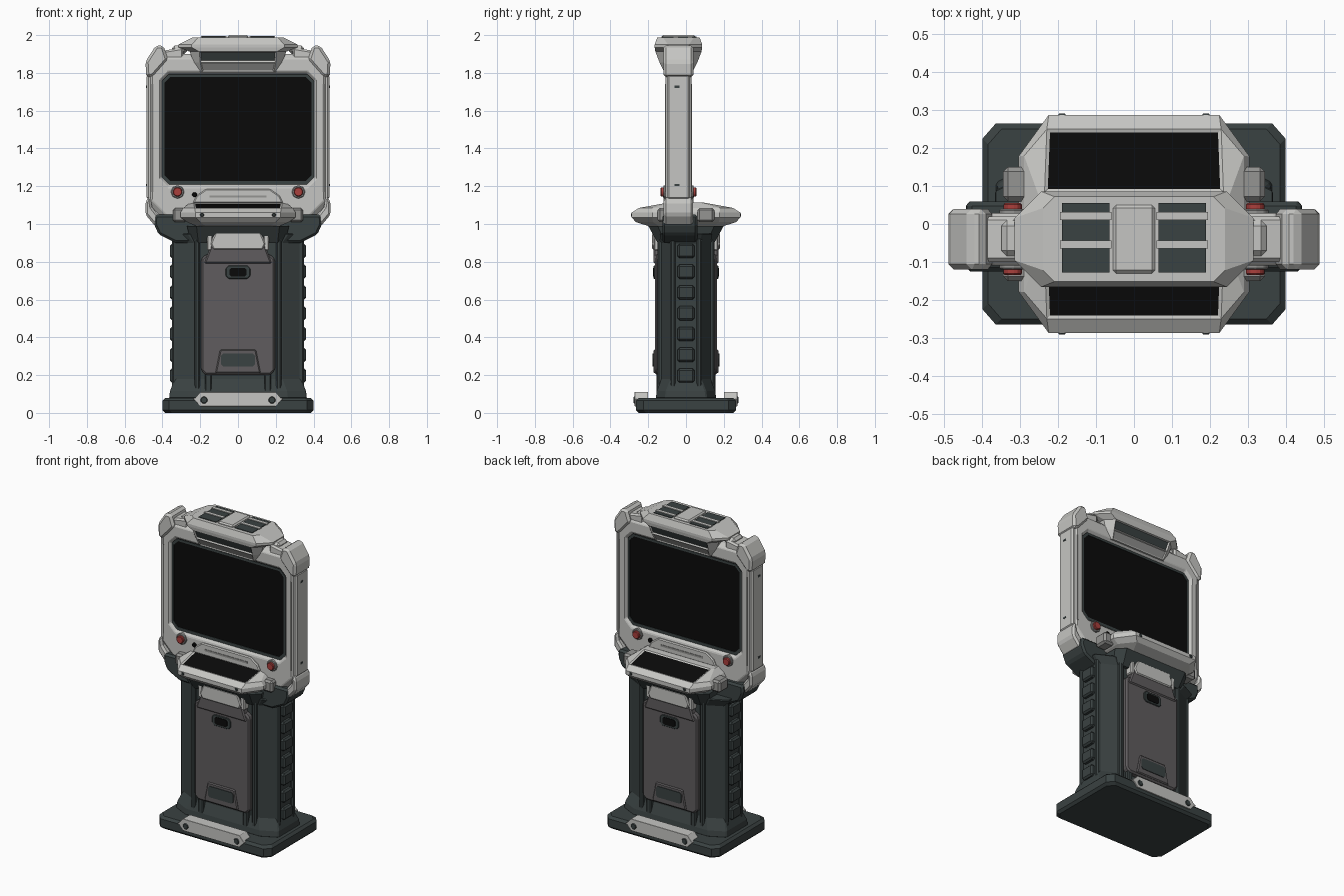
import bpy, bmesh, math

if "Cube" in bpy.data.objects:
    bpy.data.objects.remove(bpy.data.objects["Cube"])


def material(name, r, g, b):
    m = bpy.data.materials.new(name)
    m.use_nodes = True
    m.diffuse_color = (r, g, b, 1)
    m.node_tree.nodes["Principled BSDF"].inputs["Base Color"].default_value = (r, g, b, 1)
    return m


LIGHT = material("light grey", .56, .56, .54)
MID = material("mid grey", .3, .3, .29)
DARK = material("dark green grey", .042, .054, .054)
PANEL = material("warm grey", .115, .108, .112)
BLACK = material("screen black", .003, .003, .003)
RED = material("button red", .4, .05, .045)
HEAD_Y = -.04          # centre plane of the head


def place(axis, u, v, h):
    return {"x": (h, u, v), "y": (u, h, v), "z": (u, v, h)}[axis]


def octagon(hw, lo, hi, cx, cy=None):
    """Rectangle with cut corners."""
    cy = cx if cy is None else cy
    return [(-hw + cx, lo), (hw - cx, lo), (hw, lo + cy), (hw, hi - cy),
            (hw - cx, hi), (-hw + cx, hi), (-hw, hi - cy), (-hw, lo + cy)]


def loft(name, axis, rings, mat, bevel=0, closed=False):
    """Skin a list of (outline, height) rings."""
    bm = bmesh.new()
    loops = [[bm.verts.new(place(axis, u, v, h)) for u, v in pts] for pts, h in rings]
    n = len(loops[0])
    pairs = list(zip(loops, loops[1:])) + ([(loops[-1], loops[0])] if closed else [])
    for a, b in pairs:
        for i in range(n):
            j = (i + 1) % n
            bm.faces.new((a[i], a[j], b[j], b[i]))
    if not closed:
        bm.faces.new(loops[0][::-1])
        bm.faces.new(loops[-1])
    bmesh.ops.recalc_face_normals(bm, faces=bm.faces[:])
    me = bpy.data.meshes.new(name)
    bm.to_mesh(me)
    bm.free()
    me.materials.append(mat)
    ob = bpy.data.objects.new(name, me)
    bpy.context.collection.objects.link(ob)
    if bevel:
        mod = ob.modifiers.new("bevel", "BEVEL")
        mod.width, mod.segments, mod.limit_method = bevel, 1, "ANGLE"
    return ob


def prism(name, axis, pts, a, b, mat, bevel=0):
    return loft(name, axis, [(pts, a), (pts, b)], mat, bevel)


def box(name, x0, x1, y0, y1, z0, z1, mat, bevel=0):
    return prism(name, "z", [(x0, y0), (x1, y0), (x1, y1), (x0, y1)], z0, z1, mat, bevel)


def disc(name, x, z, r, y0, y1, mat, sides=12):
    pts = [(x + r * math.cos(math.tau * i / sides), z + r * math.sin(math.tau * i / sides))
           for i in range(sides)]
    return prism(name, "y", pts, y0, y1, mat, .004)


def mirror(ob):
    ob.modifiers.new("mirror", "MIRROR").use_axis = (True, False, False)
    return ob


def twin(ob, cy=0):
    """Repeat a front part on the back."""
    c = ob.copy()
    c.name = "rear_" + ob.name
    c.rotation_euler.z = math.pi
    c.location.y = 2 * cy
    bpy.context.collection.objects.link(c)


def inset(ob, rule, thickness, depth, mat):
    ob.data.materials.append(mat)
    bm = bmesh.new()
    bm.from_mesh(ob.data)
    bm.normal_update()
    faces = [f for f in bm.faces if rule(f.calc_center_median(), f.normal)]
    bmesh.ops.inset_individual(bm, faces=faces, thickness=thickness, depth=depth)
    for f in faces:
        f.material_index = len(ob.data.materials) - 1
    bm.to_mesh(ob.data)
    bm.free()


# Base slab and its front and back trim
base = octagon(.4, -.265, .265, .035, .04)
top = octagon(.385, -.25, .25, .035, .04)
loft("base", "z", [(top, 0), (base, .015), (base, .065), (top, .08)], DARK)
trim = octagon(.235, .035, .11, .035, .04)
twin(prism("base_trim", "y", trim, -.272, -.2, LIGHT, .008))
twin(mirror(disc("base_bolt", .18, .068, .02, -.277, -.26, DARK, 8)))

# Column with flared foot and shoulders
col = [(.365, .16, .075), (.36, .155, .115), (.335, .13, .18), (.335, .13, .9), (.37, .14, .95)]
loft("column", "z", [(octagon(w, -d, d, .1, .05), z) for w, d, z in col], DARK, .006)
for i in range(7):
    z = .16 + i * .11
    mirror(box("side_rib", .32, .36, -.045, .045, z, z + .075, DARK, .01))
twin(mirror(box("column_rail", .2, .23, -.15, -.1, .09, .94, DARK, .008)))
twin(mirror(box("side_rail", .31, .35, -.085, -.055, .1, .94, DARK, .008)))
shoulder = [(-.33, .9), (.33, .9), (.42, .945), (.445, 1.0), (.44, 1.05), (-.44, 1.05),
            (-.445, 1.0), (-.42, .945)]
prism("shoulder", "y", shoulder, -.125, .06, DARK, .012)
loft("tray_support", "z", [(octagon(.25, -.15, .15, .04), .9),
                           (octagon(.27, -.2, .2, .05), .99)], DARK)

# Front and back covers of the column
twin(prism("cover", "y", octagon(.195, .2, .84, .025), -.165, -.1, PANEL, .01))
twin(mirror(box("cover_foot", .14, .175, -.155, -.1, .09, .22, DARK, .006)))
hood = [(-.18, .79), (.18, .79), (.15, .87), (.13, .96), (-.13, .96), (-.15, .87)]
twin(prism("hood", "y", hood, -.172, -.1, PANEL, .008))
cap = [(-.13, .865), (.13, .865), (.145, .895), (.12, .955), (-.12, .955), (-.145, .895)]
twin(prism("hood_plate", "y", cap, -.18, -.12, LIGHT, .006))
twin(mirror(box("hood_bracket", .135, .165, -.17, -.12, .86, .965, LIGHT, .006)))
twin(prism("port_frame", "y", octagon(.065, .71, .78, .015), -.171, -.15, DARK, .003))
twin(prism("port", "y", octagon(.045, .722, .768, .01), -.174, -.17, BLACK))
vent = [(-.12, .21), (.12, .21), (.095, .335), (-.095, .335)]
twin(prism("cover_vent_frame", "y", vent, -.173, -.15, PANEL, .006))
twin(prism("cover_vent", "y", octagon(.09, .245, .315, .012), -.177, -.17, DARK))

# Double sided console tray with sloped screens
levels = [(.2, .17, .04, .04, .98), (.27, .265, .07, .09, 1.01), (.305, .288, .08, .11, 1.035),
          (.305, .288, .08, .11, 1.06), (.29, .25, .06, .07, 1.085), (.25, .085, .014, .014, 1.115)]
tray = loft("tray", "z", [(octagon(w, -d, d, cx, cy), z) for w, d, cx, cy, z in levels], LIGHT)
inset(tray, lambda c, n: c.z > 1.09 and abs(n.y) > .1 and abs(c.x) < .01, .012, -.004, BLACK)
twin(mirror(disc("tray_bolt", .19, 1.048, .012, -.292, -.27, DARK, 6)))
twin(mirror(box("tray_bracket", .27, .345, -.15, -.06, 1.01, 1.085, MID, .012)))


# Head frame: one closed ring of cut-corner outlines around the screen
def rim(w, lo, hi, c):
    return octagon(w, lo, hi, c)


half = [(rim(.4, 1.215, 1.79, .035), -.04), (rim(.4, 1.215, 1.79, .035), -.088),
        (rim(.415, 1.195, 1.81, .045), -.109), (rim(.455, 1.04, 1.875, .085), -.109),
        (rim(.475, 1.01, 1.9, .095), -.085)]
back = [(pts, 2 * HEAD_Y - y) for pts, y in half[:0:-1]]
loft("head_frame", "y", half + back, LIGHT, .004, closed=True)
prism("screen", "y", octagon(.41, 1.2, 1.8, .04), -.092, .012, BLACK)
gasket = [(octagon(.402, 1.21, 1.792, .037), -.09), (octagon(.39, 1.228, 1.778, .032), -.09),
          (octagon(.39, 1.228, 1.778, .032), -.095), (octagon(.402, 1.21, 1.792, .037), -.095)]
twin(loft("screen_gasket", "y", gasket, DARK, closed=True), HEAD_Y)

# Armoured rails and corners of the head
mirror(box("head_rail", .45, .484, -.1, .02, 1.13, 1.79, LIGHT, .01))
upper = [(.37, 1.87), (.45, 1.78), (.485, 1.775), (.49, 1.86), (.435, 1.945), (.395, 1.945)]
mirror(prism("upper_corner", "y", upper, -.12, .04, LIGHT, .014))
lower = [(.385, 1.0), (.44, .99), (.49, 1.05), (.49, 1.12), (.465, 1.15), (.455, 1.09)]
mirror(prism("lower_corner", "y", lower, -.118, .038, LIGHT, .012))
link = [(.29, 1.87), (.4, 1.87), (.41, 1.915), (.29, 1.935)]
mirror(prism("corner_link", "y", link, -.1, .02, LIGHT, .01))
twin(mirror(box("rail_groove", .447, .454, -.111, -.1, 1.17, 1.74, MID)), HEAD_Y)
for z in (1.2, 1.72):
    mirror(box("side_slot", .48, .486, -.06, -.035, z, z + .012, DARK))

# Lower bezel plate, buttons and jack
bezel = [(-.24, 1.11), (.24, 1.11), (.22, 1.15), (.17, 1.185), (-.17, 1.185), (-.22, 1.15)]
twin(prism("bezel_plate", "y", bezel, -.12, -.09, LIGHT, .006), HEAD_Y)
twin(box("bezel_slot", -.15, .15, -.123, -.11, 1.14, 1.152, MID), HEAD_Y)
twin(mirror(disc("button_ring", .32, 1.17, .036, -.12, -.09, MID, 8)), HEAD_Y)
twin(mirror(disc("button", .32, 1.17, .025, -.135, -.1, RED)), HEAD_Y)
twin(disc("jack", -.23, 1.155, .014, -.123, -.1, BLACK, 8), HEAD_Y)

# Crown with recessed vents on both faces
crown = [(.22, .075, .03, 1.805), (.235, .1, .035, 1.855), (.255, .122, .05, 1.912),
         (.315, .126, .07, 1.935), (.315, .126, .07, 1.95), (.24, .112, .03, 1.988)]
head = loft("crown", "z", [(octagon(w, HEAD_Y - d, HEAD_Y + d, c), z) for w, d, c, z in crown], LIGHT)
inset(head, lambda c, n: 1.86 < c.z < 1.91 and abs(n.y) > .5 and abs(c.x) < .01, .01, -.008, DARK)
inset(head, lambda c, n: c.z < 1.85 and abs(n.y) > .5 and abs(c.x) < .01, .008, -.004, MID)
mirror(box("crown_vent", .065, .19, -.128, .055, 1.984, 1.992, DARK))
for y in (-.065, .01):
    mirror(box("crown_vent_bar", .06, .195, y, y + .022, 1.985, 1.996, LIGHT))
box("crown_ridge", -.055, .055, -.13, .05, 1.98, 2.0, LIGHT, .008)
mirror(box("crown_fin", .27, .35, -.085, .01, 1.9, 1.945, LIGHT, .015))
